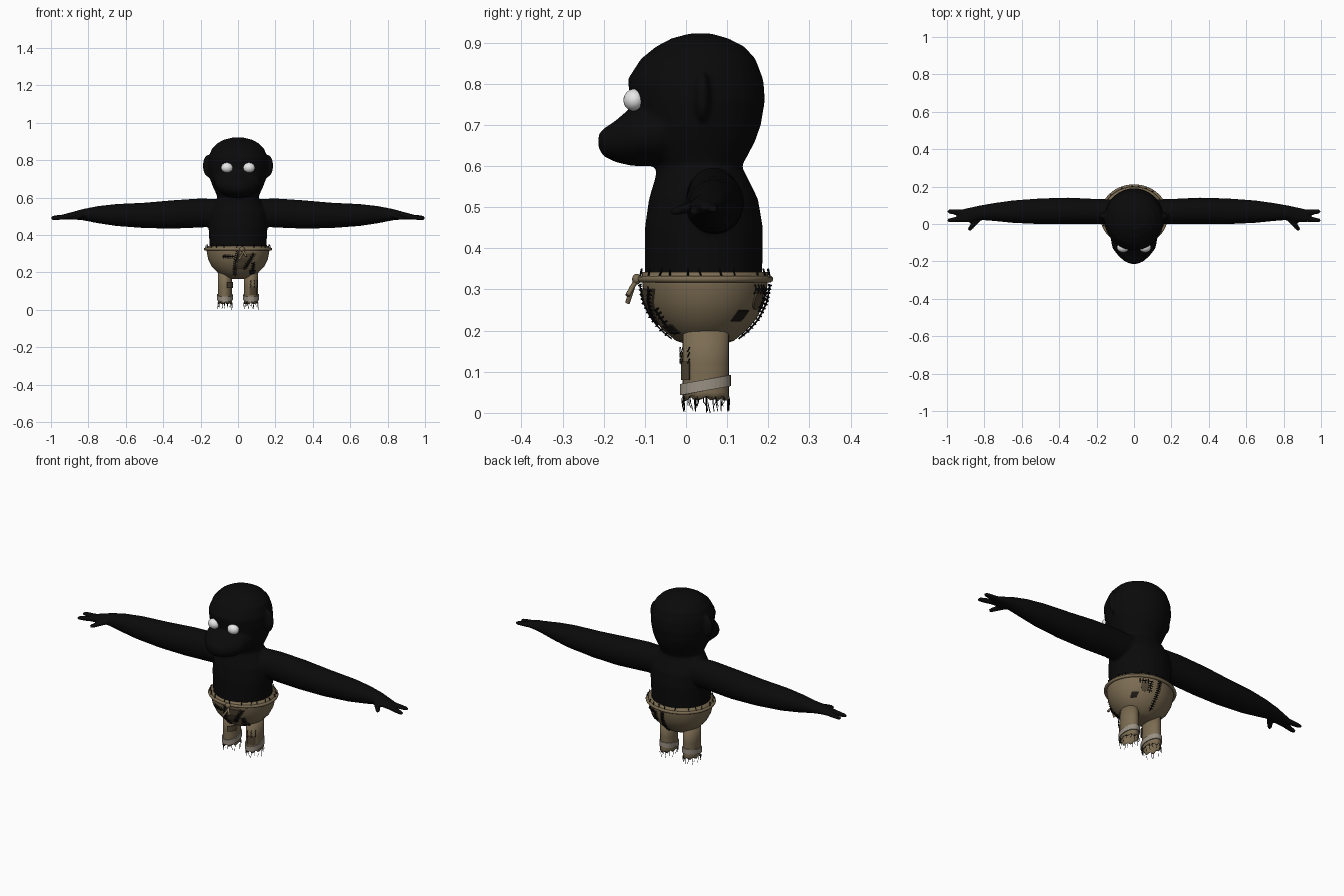
import bpy, bmesh, random
from math import sin, cos, pi, radians
from mathutils import Vector, Matrix

random.seed(4)
if "Cube" in bpy.data.objects:
    bpy.data.objects.remove(bpy.data.objects["Cube"])


def material(name, r, g, b):
    m = bpy.data.materials.new(name)
    m.use_nodes = True
    m.diffuse_color = (r, g, b, 1)
    m.node_tree.nodes["Principled BSDF"].inputs["Base Color"].default_value = (r, g, b, 1)
    return m


FUR = material("black fur", .003, .003, .003)
THREAD = material("black thread", .004, .004, .004)
CLOTH = material("tan cloth", .2, .15, .085)
BROWN = material("brown cloth", .085, .062, .035)
DARK = material("dark patch", .012, .01, .008)
BAND = material("grey bandage", .32, .28, .23)
WHITE = material("eye white", .8, .8, .8)


def finish(name, bm, mat, smooth=True):
    bmesh.ops.recalc_face_normals(bm, faces=bm.faces)
    me = bpy.data.meshes.new(name)
    bm.to_mesh(me)
    bm.free()
    me.materials.append(mat)
    ob = bpy.data.objects.new(name, me)
    bpy.context.collection.objects.link(ob)
    if smooth:
        me.shade_smooth()
    return ob


def loft(bm, rings, n=32, caps=True):
    """Skin elliptical rings given as (centre, half axis, half axis)."""
    loops = [[bm.verts.new(Vector(c) + Vector(a) * cos(2 * pi * i / n) + Vector(b) * sin(2 * pi * i / n))
              for i in range(n)] for c, a, b in rings]
    for p, q in zip(loops, loops[1:]):
        for i in range(n):
            j = (i + 1) % n
            bm.faces.new((p[i], p[j], q[j], q[i]))
    if caps:
        bm.faces.new(loops[0])
        bm.faces.new(loops[-1])
    return loops


def ball(bm, loc, size):
    m = Matrix.Translation(loc) @ Matrix.Diagonal((*size, 1))
    bmesh.ops.create_uvsphere(bm, u_segments=24, v_segments=16, radius=1, matrix=m)


def strands(name, paths, radius, mat, cyclic=False, res=0):
    cu = bpy.data.curves.new(name, "CURVE")
    cu.dimensions = "3D"
    cu.bevel_depth, cu.bevel_resolution, cu.use_fill_caps = radius, res, True
    for path in paths:
        s = cu.splines.new("POLY")
        s.points.add(len(path) - 1)
        s.use_cyclic_u = cyclic
        for p, co in zip(s.points, path):
            p.co = (*co, 1)
    cu.materials.append(mat)
    ob = bpy.data.objects.new(name, cu)
    bpy.context.collection.objects.link(ob)


# Body: torso and head lofted upward (z, front y, back y, half width)
body = bmesh.new()
profile = [(.3, -.1, .185, .15), (.38, -.1, .186, .154), (.45, -.1, .187, .158), (.52, -.09, .175, .155),
           (.57, -.075, .15, .13), (.6, -.07, .135, .11), (.62, -.09, .147, .117), (.66, -.115, .168, .135),
           (.7, -.125, .182, .15), (.76, -.135, .192, .16), (.81, -.142, .188, .158), (.86, -.11, .169, .141),
           (.89, -.073, .142, .112), (.91, -.035, .103, .075), (.922, .01, .06, .025)]
loft(body, [((0, (f + b) / 2, z), (w, 0, 0), (0, (b - f) / 2, 0)) for z, f, b, w in profile])

# Muzzle lofted forward (y, z, half width, half height)
loft(body, [((0, y, z), (w, 0, 0), (0, 0, h)) for y, z, w, h in
            [(-.213, .66, .02, .016), (-.2, .657, .05, .034), (-.17, .66, .084, .051),
             (-.13, .673, .115, .073), (-.06, .69, .128, .09), (0, .7, .12, .09)]])

# Ears, arms, fingers and thumbs
arm = [(.05, .065, .52, .065, .07), (.2, .067, .518, .067, .078), (.35, .07, .51, .071, .076),
       (.5, .068, .505, .069, .068), (.65, .066, .507, .06, .059), (.75, .064, .509, .048, .046),
       (.83, .06, .509, .038, .03), (.88, .048, .504, .04, .021), (.93, .043, .498, .034, .014)]
fingers = [((.9, .06, .5), (1, .068, .493)), ((.9, .03, .5), (1, .018, .487)), ((.83, .03, .505), (.885, -.035, .488))]
for s in (-1, 1):
    ball(body, (s * .158, .04, .77), (.031, .019, .06))
    loft(body, [((s * x, y, z), (0, ry, 0), (0, 0, rz)) for x, y, z, ry, rz in arm])
    for base, tip in fingers:
        a, b = Vector(base), Vector(tip)
        side = Vector((0, 0, 1)).cross(b - a).normalized()
        rings = []
        for t, r in ((0, .017), (.5, .015), (.85, .013), (1, .008)):
            c = a.lerp(b, t)
            rings.append(((s * c.x, c.y, c.z), (s * side.x * r, side.y * r, 0), (0, 0, r * .85)))
        loft(body, rings, 12)
fur = finish("body", body, FUR)
mod = fur.modifiers.new("blend", "REMESH")
mod.mode, mod.voxel_size, mod.use_smooth_shade = "VOXEL", .007, True
mod = fur.modifiers.new("soften", "SMOOTH")
mod.factor, mod.iterations = .5, 5

# Eyes
for s, side in ((-1, "right"), (1, "left")):
    bm = bmesh.new()
    ball(bm, (s * .059, -.126, .76), (.032, .026, .027))
    finish(side + "_eye", bm, WHITE)

# Shorts: a bowl (z, half width, half depth)
CY = .046
bowl = [(.165, .03, .04), (.175, .075, .07), (.2, .11, .101), (.23, .139, .126),
        (.27, .159, .145), (.31, .167, .152), (.342, .169, .153)]
bm = bmesh.new()
loft(bm, [((0, CY, z), (w, 0, 0), (0, d, 0)) for z, w, d in bowl], 48)
finish("shorts", bm, CLOTH)


def on_bowl(deg, z, lift=0):
    for (z0, w0, d0), (z1, w1, d1) in zip(bowl, bowl[1:]):
        if z <= z1:
            break
    t = (z - z0) / (z1 - z0)
    a = radians(deg)
    return Vector(((w0 + (w1 - w0) * t + lift) * cos(a), CY + (d0 + (d1 - d0) * t + lift) * sin(a), z))


def on_leg(s):
    return lambda deg, z, lift=0: Vector((s * .07 + (.038 + lift) * cos(radians(deg)),
                                          .048 + (.056 + lift) * sin(radians(deg)), z))


def plate(name, surf, a0, a1, z0, z1, mat, skew=0, round_off=False):
    """A thin patch that follows a surface between two angles and heights."""
    bm = bmesh.new()
    n = 8
    def point(i, j):
        u, v = 2 * i / n - 1, 2 * j / n - 1
        if round_off:
            u, v = u * (1 - v * v / 2) ** .5, v * (1 - u * u / 2) ** .5
        return surf((a0 + a1) / 2 + (a1 - a0) / 2 * u + skew * v, (z0 + z1) / 2 + (z1 - z0) / 2 * v, .004)
    grid = [[bm.verts.new(point(i, j)) for j in range(n + 1)] for i in range(n + 1)]
    for i in range(n):
        for j in range(n):
            bm.faces.new((grid[i][j], grid[i + 1][j], grid[i + 1][j + 1], grid[i][j + 1]))
    ob = finish(name, bm, mat, False)
    ob.modifiers.new("thickness", "SOLIDIFY").thickness = .004


plate("side_patch", on_bowl, 34, 48, .222, .248, DARK, 3)
plate("low_patch", on_bowl, -58, -40, .195, .213, DARK, -3)
plate("round_patch", on_bowl, 54, 70, .25, .295, BROWN, 0, True)
plate("front_patch", on_bowl, -96, -62, .215, .3, BROWN, 8)

# Waist rope with its knot and hanging ends
ring = [(.174 * cos(a), CY + .158 * sin(a), .325) for a in (2 * pi * i / 64 for i in range(64))]
strands("waist_rope", [ring], .008, CLOTH, True, 3)
strands("rope_ends", [[(.02, -.117, .325), (.03, -.128, .31), (x, -.142, z)] for x, z in ((.005, .268), (.045, .285))],
        .006, CLOTH, res=2)
bm = bmesh.new()
ball(bm, (.022, -.12, .325), (.015, .011, .013))
finish("rope_knot", bm, CLOTH)

# Stitches: a row of short cross threads along each seam (start and end angle, height)
seams = [(88, .31, 84, .18, 14), (-90, .31, -100, .18, 12), (-60, .3, -76, .215, 9),
         (-118, .285, -96, .285, 6), (-58, .25, -50, .19, 6), (52, .3, 72, .3, 4), (72, .3, 70, .245, 5)]
paths = []
for a0, z0, a1, z1, n in seams:
    mid = [on_bowl(a0 + (a1 - a0) * i / n, z0 + (z1 - z0) * i / n, .006) for i in range(n + 1)]
    paths.append(mid)
    for p, q in zip(mid, mid[1:]):
        out = Vector((p.x, p.y - CY, (p.z - .33) * .7)).normalized()
        cross = (q - p).cross(out).normalized() * .011
        paths.append([p - cross - out * .003, p + out * .003, p + cross - out * .003])
for i in range(22):
    a = 360 * i / 22 + random.uniform(-6, 6)
    paths.append([on_bowl(a, .33, .006), on_bowl(a + random.uniform(-3, 3), .342, .001) + Vector((0, 0, .008))])
strands("stitches", paths, .0023, THREAD)

# Legs: open tubes with a frayed hem, a tilted bandage, loose threads and patches
for s, side in ((-1, "right"), (1, "left")):
    bm = bmesh.new()
    loops = loft(bm, [((s * .07, .048, z), (.038, 0, 0), (0, .056, 0)) for z in (.032, .05, .12, .215)], 32, False)
    for i, v in enumerate(loops[0]):
        v.co.z += (.008 if i % 4 < 2 else 0) + random.uniform(-.003, .003)
    leg = finish(side + "_leg", bm, CLOTH)
    leg.modifiers.new("thickness", "SOLIDIFY").thickness = .004

    bm = bmesh.new()
    loft(bm, [((s * .07, .047, z), (w, 0, 0), (0, w + .019, .011))
              for z, w in ((.054, .038), (.054, .043), (.081, .043), (.081, .038))], 32, False)
    band = finish(side + "_bandage", bm, BAND)
    band.data.shade_flat()

    surf, fray = on_leg(s), []
    for i in range(16):
        a = 22.5 * i + random.uniform(-6, 6)
        foot = surf(a + random.uniform(-7, 7), 0 if i == 0 else random.uniform(.003, .02))
        fray.append([surf(a, .04, .001), surf(a, .026, .002), foot])
    strands(side + "_loose_threads", fray, .0011, THREAD)

plate("left_knee_patch", on_leg(1), -100, -42, .08, .125, BROWN)
plate("right_knee_patch", on_leg(-1), -75, -20, .118, .148, BROWN)
knee = [[on_leg(1)(a, z, .007), on_leg(1)(a + 6, z + .012, .006)]
        for z in (.12, .135, .148) for a in (-95, -70, -45)]
strands("knee_stitches", knee, .0015, THREAD)
